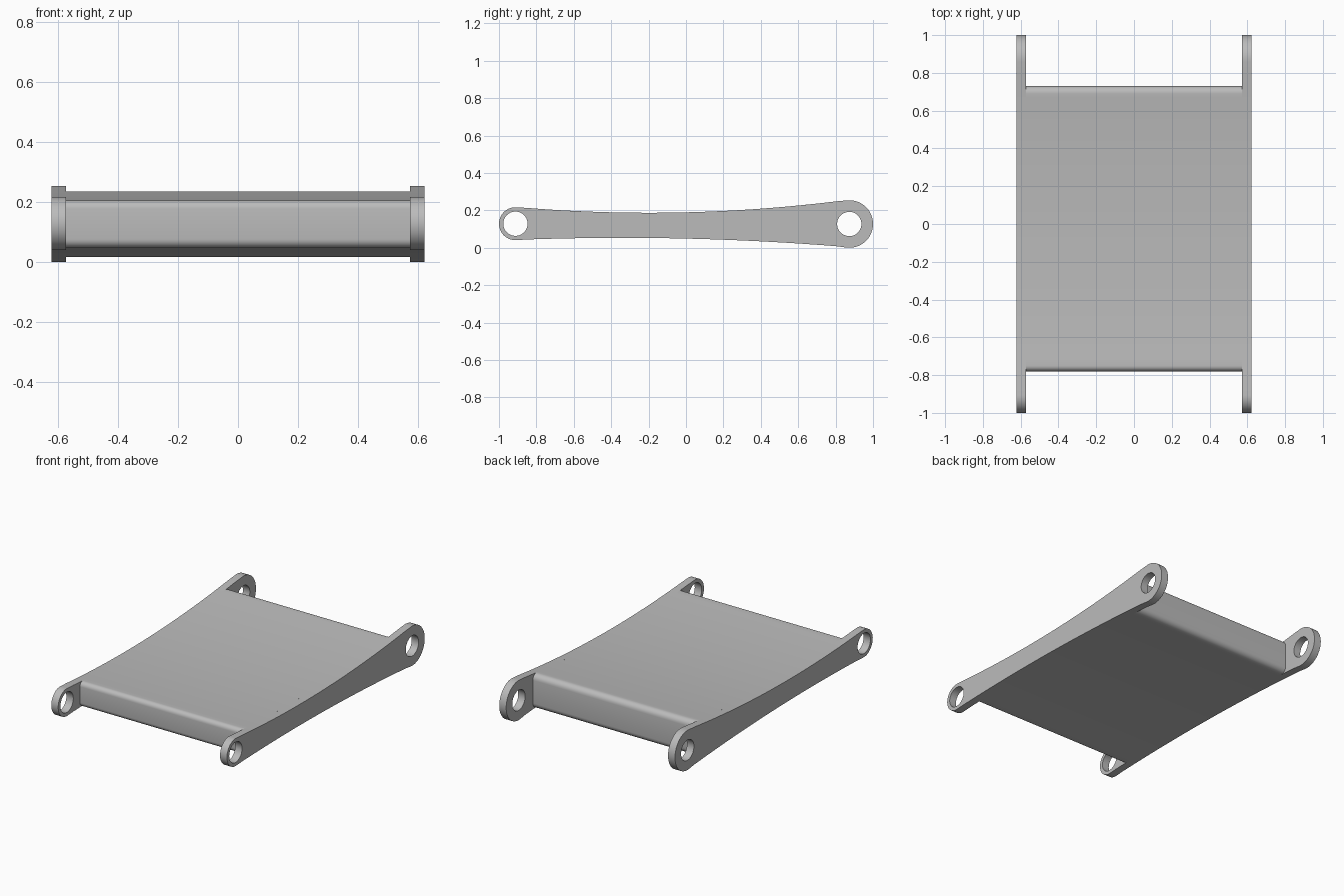
import bpy, bmesh, math
from mathutils import Vector

cube = bpy.data.objects.get("Cube")
if cube:
    bpy.data.objects.remove(cube, do_unlink=True)

grey = bpy.data.materials.new("plain grey")
grey.use_nodes = True
grey.diffuse_color = (0.5, 0.5, 0.5, 1)
grey.node_tree.nodes["Principled BSDF"].inputs["Base Color"].default_value = (0.5, 0.5, 0.5, 1)

# Side profile: pivot eyes (y, z, radius) joined by two shallow arches
FRONT = (-0.912, 0.1285, 0.088)
REAR = (0.873, 0.127, 0.127)
HOLE = 0.065
INNER, OUTER = 0.573, 0.622


def upper(y):
    return 0.187 + 0.061 * (y + 0.198) ** 2


def lower(y):
    return 0.053 - 0.034 * (y + 0.342) ** 2


def arc(eye, start, end, steps):
    y, z, r = eye
    angles = [math.radians(start + (end - start) * i / steps) for i in range(steps + 1)]
    return [(y + r * math.cos(a), z + r * math.sin(a)) for a in angles]


def arch(height, start, end, steps):
    ys = [start + (end - start) * i / steps for i in range(steps + 1)]
    return [(y, height(y)) for y in ys]


def prism(name, loops, x0, x1, bevels=()):
    """Extrude closed (y, z) loops along x; later loops become holes."""
    bm = bmesh.new()
    edges = []
    for loop in loops:
        verts = [bm.verts.new((x0, y, z)) for y, z in loop]
        edges += [bm.edges.new((a, b)) for a, b in zip(verts, verts[1:] + verts[:1])]
    bmesh.ops.triangle_fill(bm, edges=edges, use_beauty=True, normal=(1, 0, 0))
    extruded = bmesh.ops.extrude_face_region(bm, geom=bm.faces[:])["geom"]
    moved = [v for v in extruded if isinstance(v, bmesh.types.BMVert)]
    bmesh.ops.translate(bm, verts=moved, vec=(x1 - x0, 0, 0))
    # Merge the flat sides so rounding works on clean corners
    bmesh.ops.dissolve_limit(bm, angle_limit=0.0005, verts=bm.verts[:], edges=bm.edges[:])
    for end_y, radius in bevels:
        corners = [e for e in bm.edges if all(abs(v.co.y - end_y) < 1e-4 for v in e.verts)
                   and abs(e.verts[0].co.x - e.verts[1].co.x) > 0.1]
        bmesh.ops.bevel(bm, geom=corners, offset=radius, segments=6, profile=0.5,
                        affect='EDGES', clamp_overlap=True)
    bmesh.ops.recalc_face_normals(bm, faces=bm.faces[:])
    mesh = bpy.data.meshes.new(name)
    bm.to_mesh(mesh)
    bm.free()
    mesh.materials.append(grey)
    obj = bpy.data.objects.new(name, mesh)
    bpy.context.collection.objects.link(obj)
    bpy.ops.object.select_all(action='DESELECT')
    obj.select_set(True)
    bpy.context.view_layer.objects.active = obj
    bpy.ops.object.shade_smooth_by_angle(angle=math.radians(30))
    return obj


# Side arms with a bored eye at each end
front_arc = arc(FRONT, 85, 272, 28)
rear_arc = arc(REAR, -95, 97, 32)
bottom = arch(lower, front_arc[-1][0], rear_arc[0][0], 30)[1:-1]
top = arch(upper, rear_arc[-1][0], front_arc[0][0], 30)[1:-1]
outline = front_arc + bottom + rear_arc + top
holes = [arc((y, z, HOLE), 0, 360, 40)[:-1] for y, z, r in (FRONT, REAR)]
for name, side in (("left_arm", 1), ("right_arm", -1)):
    prism(name, [outline] + holes, side * INNER, side * OUTER)

# Broad web between the arms, with rounded end edges
web = arch(lower, -0.78, 0.73, 24) + arch(upper, 0.73, -0.78, 24)
prism("centre_web", [web], -INNER, INNER, [(-0.78, 0.03), (0.73, 0.04)])
